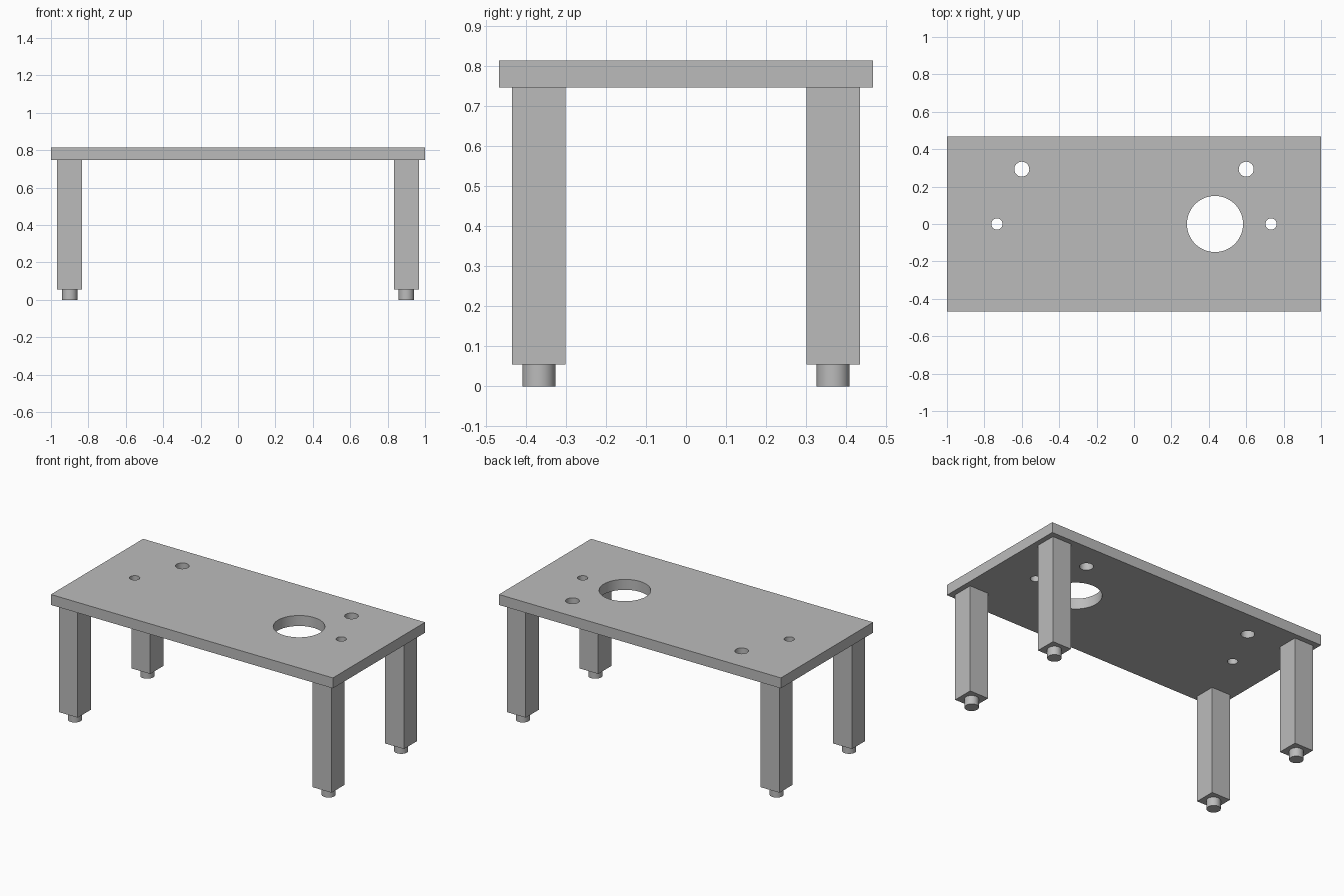
import bpy
import math

cube = bpy.data.objects.get("Cube")
if cube:
    bpy.data.objects.remove(cube, do_unlink=True)

grey = bpy.data.materials.new("plain grey")
grey.use_nodes = True
colour = (0.5, 0.5, 0.5, 1)
grey.diffuse_color = colour
grey.node_tree.nodes["Principled BSDF"].inputs["Base Color"].default_value = colour


def box(name, centre, size):
    bpy.ops.mesh.primitive_cube_add(size=1, location=centre)
    obj = bpy.context.object
    obj.name = name
    obj.scale = size
    bpy.ops.object.transform_apply(location=False, rotation=False, scale=True)
    obj.data.materials.append(grey)
    return obj


def cylinder(name, centre, radius, depth):
    bpy.ops.mesh.primitive_cylinder_add(vertices=64, radius=radius, depth=depth, location=centre)
    obj = bpy.context.object
    obj.name = name
    obj.data.materials.append(grey)
    bpy.ops.object.shade_smooth_by_angle(angle=math.radians(30))
    return obj


# Heights shared by the parts
foot_top, leg_top, plate_top = 0.055, 0.746, 0.813
plate_mid = (leg_top + plate_top) / 2

# Table plate
plate = box("table_plate", (0, 0, plate_mid), (2, 0.934, plate_top - leg_top))

# Round through holes: one large opening and two mirrored pairs
holes = [("large", 0.433, 0, 0.15)]
for side, s in (("left", 1), ("right", -1)):
    holes.append((side + "_back", s * 0.6, 0.293, 0.04))
    holes.append((side + "_middle", s * 0.733, 0, 0.03))
for label, x, y, radius in holes:
    cutter = cylinder(label + "_hole_cutter", (x, y, plate_mid), radius, 0.2)
    cut = plate.modifiers.new(label + "_hole", "BOOLEAN")
    cut.operation = "DIFFERENCE"
    cut.solver = "EXACT"
    cut.object = cutter
    cutter.hide_render = True
    cutter.hide_set(True)

# Square legs, each on a round foot
for side, sx in (("left", 1), ("right", -1)):
    for end, sy in (("front", -1), ("back", 1)):
        x, y = sx * 0.9, sy * 0.367
        box(f"{end}_{side}_leg", (x, y, (foot_top + leg_top) / 2),
            (0.133, 0.133, leg_top - foot_top))
        cylinder(f"{end}_{side}_foot", (x, y, foot_top / 2), 0.041, foot_top)
